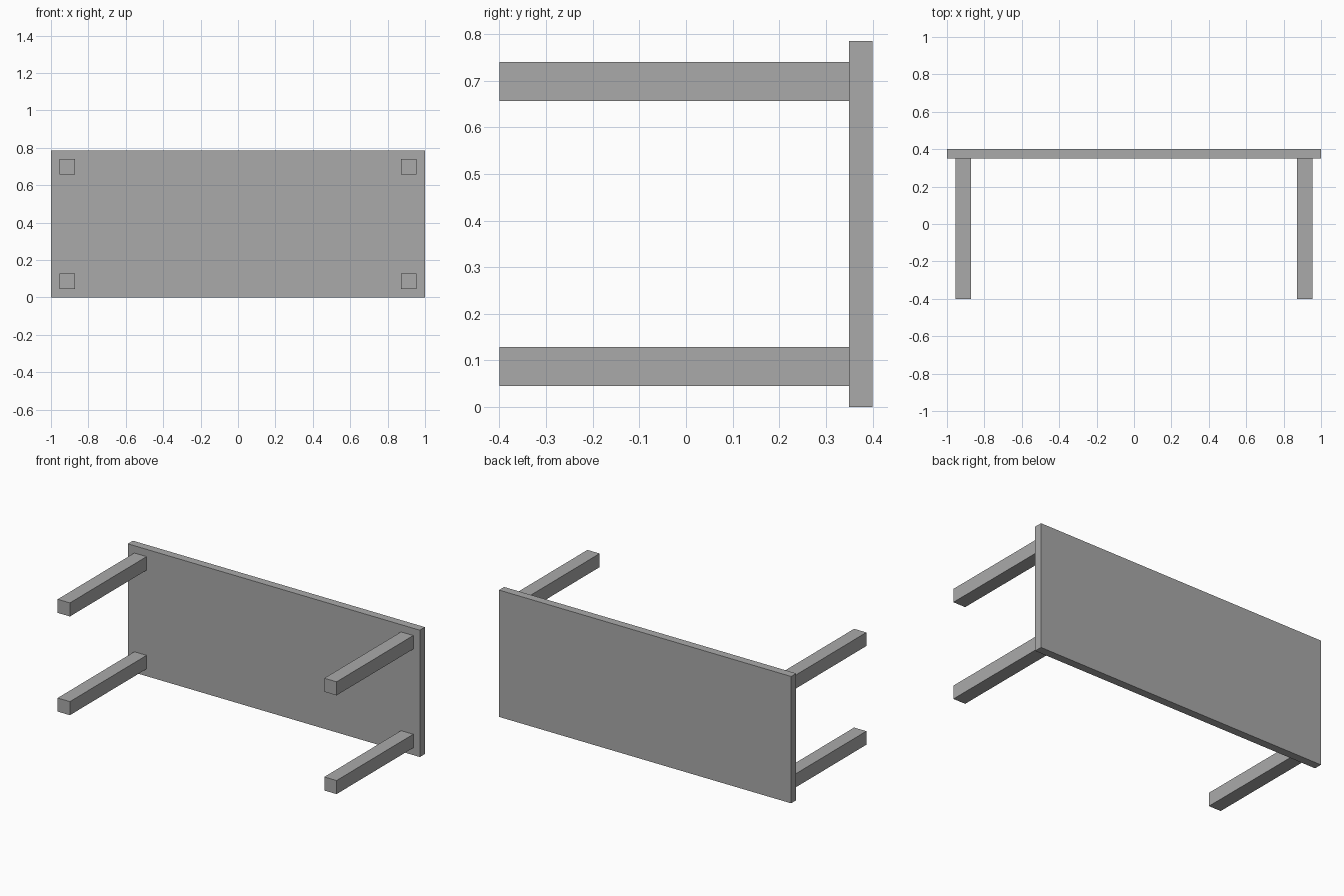
import bpy

cube = bpy.data.objects.get("Cube")
if cube:
    bpy.data.objects.remove(cube, do_unlink=True)

# Single flat grey for the whole table
grey = bpy.data.materials.new("plain_grey")
grey.use_nodes = True
colour = (0.4, 0.4, 0.4, 1)
grey.diffuse_color = colour
grey.node_tree.nodes["Principled BSDF"].inputs["Base Color"].default_value = colour


def box(name, centre, size):
    bpy.ops.mesh.primitive_cube_add(size=1, location=centre)
    obj = bpy.context.object
    obj.name = name
    obj.scale = size
    bpy.ops.object.transform_apply(location=False, rotation=False, scale=True)
    obj.data.materials.append(grey)
    return obj


HEIGHT, DEPTH = 0.785, 0.8
TOP = 0.05      # tabletop thickness
LEG = 0.084     # leg width
INSET = 0.045   # gap from tabletop edge to leg

# Table lying on its long edge, tabletop at the back
box("tabletop", (0, DEPTH / 2 - TOP / 2, HEIGHT / 2), (2, TOP, HEIGHT))

# Four legs reaching forward
offset = INSET + LEG / 2
for side, x in (("right", offset - 1), ("left", 1 - offset)):
    for level, z in (("lower", offset), ("upper", HEIGHT - offset)):
        box(f"{level}_{side}_leg", (x, -TOP / 2, z), (LEG, DEPTH - TOP, LEG))
